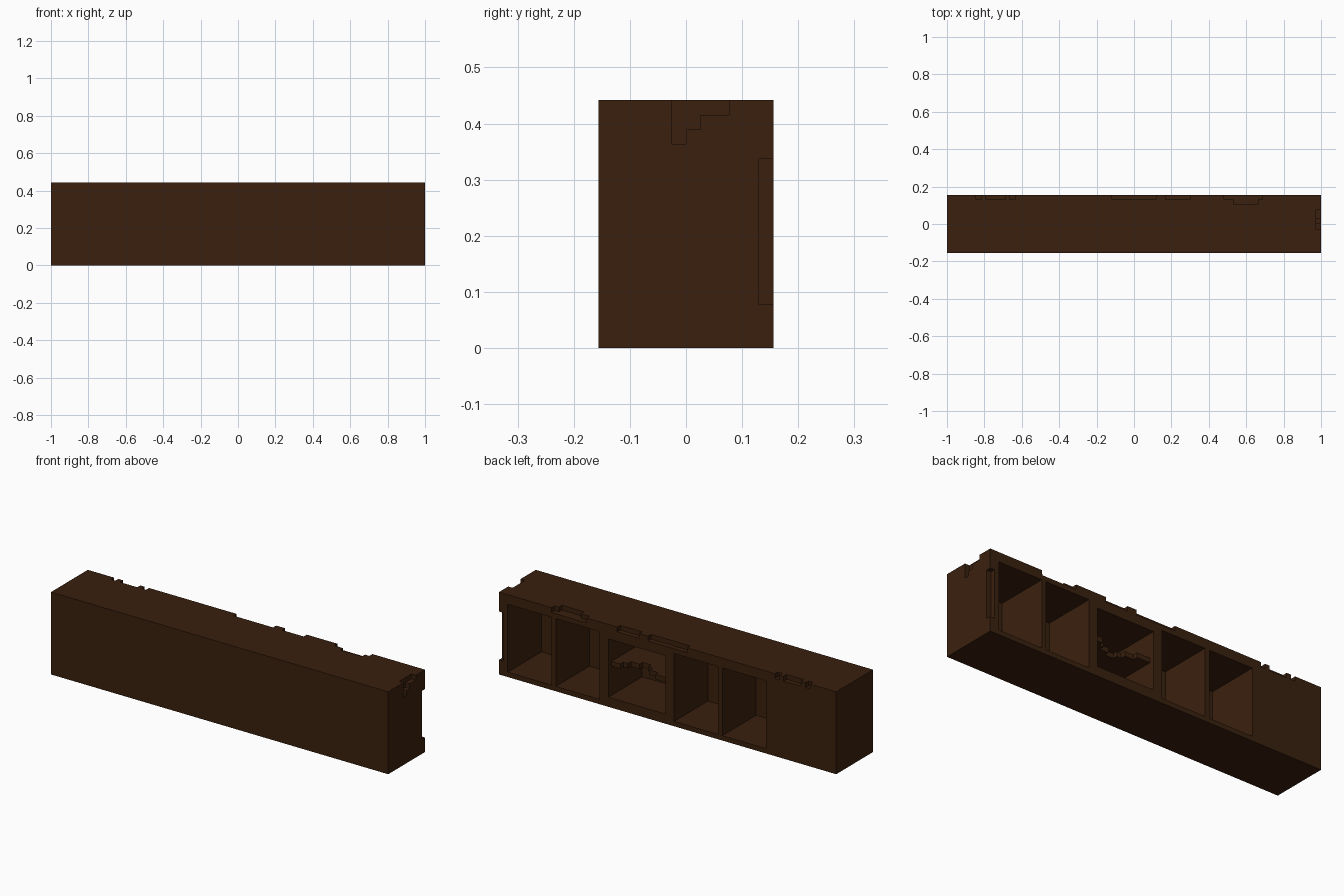
import bpy, bmesh
from mathutils import Vector

old = bpy.data.objects.get("Cube")
if old:
    bpy.data.objects.remove(old, do_unlink=True)

# The case is laid out on a grid of 77 x 12 x 17 cells
NX, NY, NZ = 77, 12, 17
U = 2.0 / NX
OUT = 1.0  # how far cutters reach past the surface, in cells


def pos(x, y, z):
    return Vector(((x - NX / 2) * U, (y - NY / 2) * U, z * U))


wood = bpy.data.materials.new("dark_brown_wood")
wood.use_nodes = True
colour = (0.042, 0.0145, 0.0045, 1)
wood.diffuse_color = colour
bsdf = wood.node_tree.nodes["Principled BSDF"]
bsdf.inputs["Base Color"].default_value = colour
bsdf.inputs["Roughness"].default_value = 0.9


def prism(name, outline, z0, z1):
    """Extrude an outline in the ground plane from z0 to z1 (cells)."""
    bm = bmesh.new()
    face = bm.faces.new([bm.verts.new(pos(x, y, z0)) for x, y in outline])
    top = bmesh.ops.extrude_face_region(bm, geom=[face])["geom"]
    verts = [g for g in top if isinstance(g, bmesh.types.BMVert)]
    bmesh.ops.translate(bm, verts=verts, vec=(0, 0, (z1 - z0) * U))
    bmesh.ops.recalc_face_normals(bm, faces=bm.faces)
    me = bpy.data.meshes.new(name)
    bm.to_mesh(me)
    bm.free()
    me.materials.append(wood)
    ob = bpy.data.objects.new(name, me)
    bpy.context.collection.objects.link(ob)
    return ob


def box(name, x0, x1, y0, y1, z0, z1):
    return prism(name, [(x0, y0), (x1, y0), (x1, y1), (x0, y1)], z0, z1)


def cut(target, *bounds):
    """Subtract a box from the target and discard the cutter."""
    cutter = box("cutter", *bounds)
    cutter.hide_render = True
    mod = target.modifiers.new("cut", "BOOLEAN")
    mod.operation, mod.solver, mod.object = "DIFFERENCE", "EXACT", cutter
    bpy.ops.object.select_all(action="DESELECT")
    bpy.context.view_layer.objects.active = target
    target.select_set(True)
    bpy.ops.object.modifier_apply(modifier=mod.name)
    bpy.data.objects.remove(cutter, do_unlink=True)


# Main case
case = box("shelf_case", 0, NX, 0, NY, 0, NZ)

# Four tall bays open to the back
for x0 in (16, 26, 54, 65):
    x0 = {16: 16, 26: 27}.get(x0, x0)
    cut(case, x0, x0 + 10, 1, NY + OUT, 1, 15)

# Middle bay, with a thicker frame
cut(case, 39, 52, 1, NY + OUT, 2, 14)

# Chips along the top back edge: start, end, depth
for x0, x1, d in ((6, 7, 1), (8, 12, 1), (13, 14, 1), (34, 43, 1),
                  (45, 50, 1), (57, 65, 1), (59, 64, 2)):
    cut(case, x0, x1, NY - d, NY + OUT, NZ - 1, NZ + OUT)

# Stepped chip at the top of the left end
for y0, y1, z0 in ((5, 6, 14), (6, 7, 15), (7, 9, 16)):
    cut(case, NX - 1, NX + OUT, y0, y1, z0, NZ + OUT)

# Long chip down the left back corner
cut(case, NX - 1, NX + OUT, NY - 1, NY + OUT, 3, 13)

# Broken shelf in the middle bay, with a jagged back edge
insets = (1, 1, 1, 2, 2, 3, 4, 4, 3, 3, 2, 1, 1)
outline = [(39, 1), (52, 1)]
for i in reversed(range(len(insets))):
    y = NY - insets[i]
    for point in ((40 + i, y), (39 + i, y)):
        if len(outline) > 3 and outline[-1][1] == outline[-2][1] == y:
            outline.pop()
        if point != outline[-1]:
            outline.append(point)
prism("broken_shelf", outline, 8, 9)
